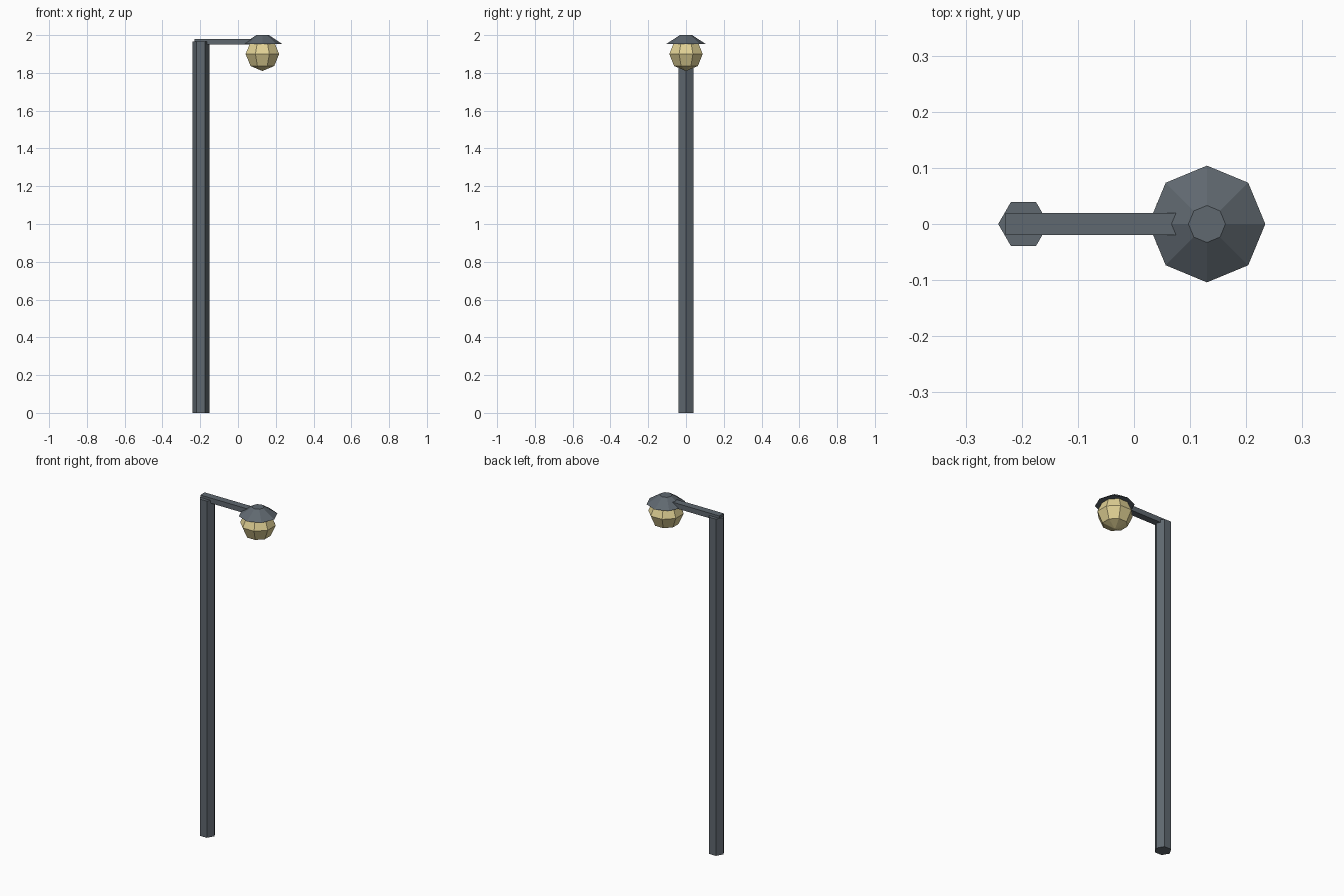
import bpy
import bmesh
import math
from mathutils import Matrix

if "Cube" in bpy.data.objects:
    bpy.data.objects.remove(bpy.data.objects["Cube"])


def material(name, rgb):
    m = bpy.data.materials.new(name)
    m.diffuse_color = (*rgb, 1.0)
    m.use_nodes = True
    m.node_tree.nodes["Principled BSDF"].inputs["Base Color"].default_value = m.diffuse_color
    return m


METAL = material("slate grey metal", (0.115, 0.138, 0.16))
GLOW = material("warm yellow glass", (0.75, 0.64, 0.30))


def add_object(name, bm, mat):
    bmesh.ops.recalc_face_normals(bm, faces=bm.faces[:])
    mesh = bpy.data.meshes.new(name)
    bm.to_mesh(mesh)
    bm.free()
    mesh.materials.append(mat)
    obj = bpy.data.objects.new(name, mesh)
    bpy.context.collection.objects.link(obj)
    return obj


def frustum(name, sides, r_low, r_high, z_low, z_high, x, turn, mat):
    """Capped, flat-sided prism or cone section standing at x."""
    bm = bmesh.new()
    place = Matrix.Translation((x, 0, (z_low + z_high) / 2)) @ Matrix.Rotation(turn, 4, 'Z')
    bmesh.ops.create_cone(bm, cap_ends=True, segments=sides, radius1=r_low,
                          radius2=r_high, depth=z_high - z_low, matrix=place)
    return add_object(name, bm, mat)


POLE_X, LAMP_X = -0.197, 0.13

# Hexagonal pole with corners towards front and back
frustum("pole", 6, 0.045, 0.045, 0.0, 1.966, POLE_X, math.pi / 6, METAL)

# Flat arm running from the pole into the lamp shade
bm = bmesh.new()
x0, x1, z0, z1 = -0.229, LAMP_X - 0.03, 1.95, 1.98
bmesh.ops.create_cube(bm, size=1.0, matrix=Matrix.Translation(((x0 + x1) / 2, 0, (z0 + z1) / 2))
                      @ Matrix.Diagonal((x1 - x0, 0.04, z1 - z0, 1)))
add_object("arm", bm, METAL)

# Eight-sided shade
frustum("shade", 8, 0.104, 0.033, 1.953, 2.0, LAMP_X, 0.0, METAL)

# Faceted lamp globe
bm = bmesh.new()
bmesh.ops.create_uvsphere(bm, u_segments=8, v_segments=4, radius=1.0,
                          matrix=Matrix.Translation((LAMP_X - 0.001, 0, 1.9))
                          @ Matrix.Diagonal((0.096, 0.096, 0.09, 1))
                          @ Matrix.Rotation(math.pi / 8, 4, 'Z'))
add_object("lamp_globe", bm, GLOW)
